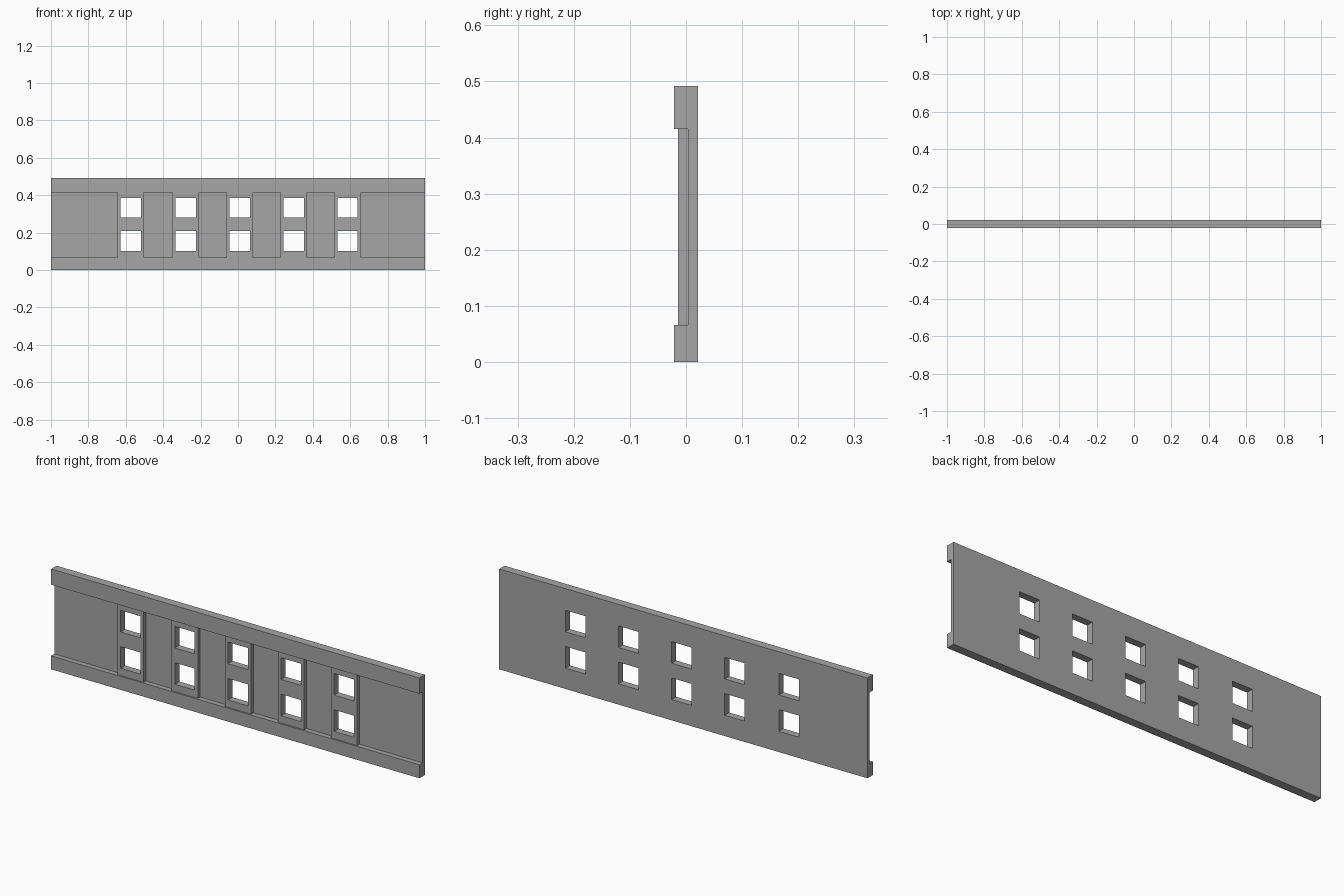
import bpy
import bmesh
from mathutils import Matrix, Vector

cube = bpy.data.objects.get("Cube")
if cube:
    bpy.data.objects.remove(cube, do_unlink=True)

# Shared dimensions
FRONT, BACK = -0.021, 0.021
WALL_FRONT, PILASTER_FRONT = 0.004, -0.014
RAIL_LOW, RAIL_HIGH, TOP = 0.066, 0.415, 0.492
BAYS = (-0.573, -0.279, 0.009, 0.298, 0.586)
OVERLAP = 0.006

grey = bpy.data.materials.new("concrete grey")
grey.use_nodes = True
colour = (0.38, 0.38, 0.38, 1)
grey.diffuse_color = colour
grey.node_tree.nodes["Principled BSDF"].inputs["Base Color"].default_value = colour


def add_object(name, bm):
    bmesh.ops.recalc_face_normals(bm, faces=bm.faces)
    mesh = bpy.data.meshes.new(name)
    bm.to_mesh(mesh)
    bm.free()
    mesh.materials.append(grey)
    obj = bpy.data.objects.new(name, mesh)
    bpy.context.collection.objects.link(obj)
    return obj


def add_box(bm, low, high):
    low, high = Vector(low), Vector(high)
    place = Matrix.Translation((low + high) / 2) @ Matrix.Diagonal((high - low).to_4d())
    place[3][3] = 1
    bmesh.ops.create_cube(bm, size=1, matrix=place)


def boolean(target, tool, operation):
    mod = target.modifiers.new(operation.lower(), "BOOLEAN")
    mod.object, mod.operation, mod.solver = tool, operation, "EXACT"
    bpy.context.view_layer.objects.active = target
    bpy.ops.object.modifier_apply(modifier=mod.name)
    bpy.data.objects.remove(tool, do_unlink=True)


# Wall with projecting top and bottom rails: one profile swept along x
profile = [(BACK, 0), (BACK, TOP), (FRONT, TOP), (FRONT, RAIL_HIGH),
           (WALL_FRONT, RAIL_HIGH), (WALL_FRONT, RAIL_LOW),
           (FRONT, RAIL_LOW), (FRONT, 0)]
bm = bmesh.new()
end = bm.faces.new([bm.verts.new((-1, y, z)) for y, z in profile])
swept = bmesh.ops.extrude_face_region(bm, geom=[end])["geom"]
bmesh.ops.translate(bm, vec=(2, 0, 0),
                    verts=[v for v in swept if isinstance(v, bmesh.types.BMVert)])
wall = add_object("wall_panel", bm)

# Raised pilasters between the rails
bm = bmesh.new()
for x in BAYS:
    add_box(bm, (x - 0.071, PILASTER_FRONT, RAIL_LOW - OVERLAP),
            (x + 0.071, WALL_FRONT + OVERLAP, RAIL_HIGH + OVERLAP))
boolean(wall, add_object("pilasters", bm), "UNION")

# Two window openings through each pilaster
bm = bmesh.new()
for x in BAYS:
    for sill in (0.102, 0.28):
        add_box(bm, (x - 0.054, -0.1, sill), (x + 0.054, 0.1, sill + 0.106))
boolean(wall, add_object("window_cutters", bm), "DIFFERENCE")
